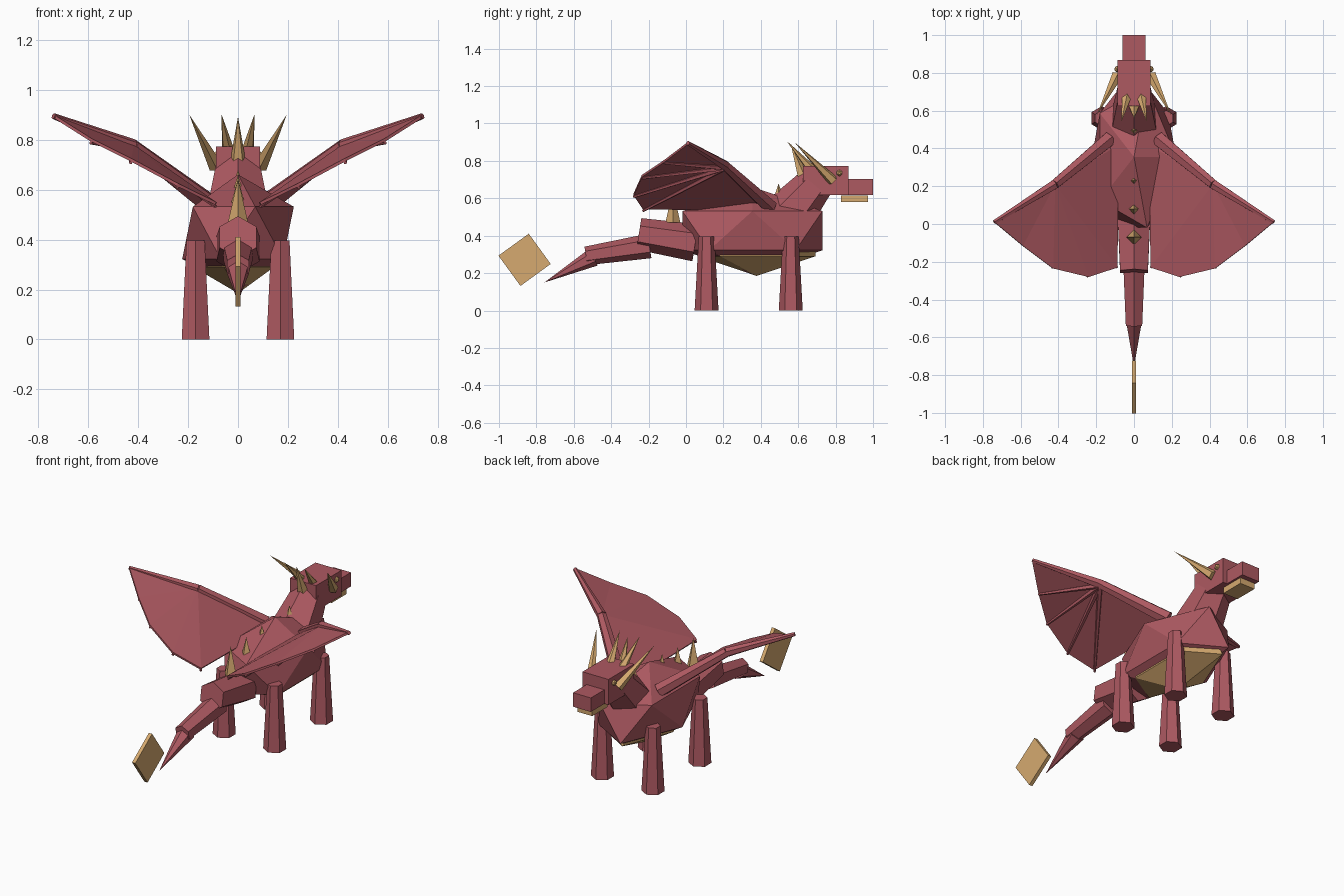
import bpy, bmesh
from math import radians
from mathutils import Vector, Matrix

if "Cube" in bpy.data.objects:
    bpy.data.objects.remove(bpy.data.objects["Cube"])


def material(name, rgb):
    m = bpy.data.materials.new(name)
    m.diffuse_color = (*rgb, 1)
    m.use_nodes = True
    m.node_tree.nodes["Principled BSDF"].inputs["Base Color"].default_value = m.diffuse_color
    return m


RED = material("red_hide", (0.42, 0.10, 0.12))
TAN = material("tan_horn", (0.67, 0.40, 0.16))


def finish(name, bm, mat):
    bmesh.ops.remove_doubles(bm, verts=bm.verts, dist=1e-5)
    bmesh.ops.recalc_face_normals(bm, faces=bm.faces)
    me = bpy.data.meshes.new(name)
    bm.to_mesh(me)
    bm.free()
    me.materials.append(mat)
    ob = bpy.data.objects.new(name, me)
    bpy.context.collection.objects.link(ob)
    return ob


def ico(name, center, scale, mat):
    bm = bmesh.new()
    m = Matrix.Translation(center) @ Matrix.Diagonal((*scale, 1))
    bmesh.ops.create_icosphere(bm, subdivisions=1, radius=1, matrix=m)
    return finish(name, bm, mat)


def box(name, center, size, mat, tilt=0):
    bm = bmesh.new()
    m = (Matrix.Translation(center) @ Matrix.Rotation(radians(tilt), 4, 'X')
         @ Matrix.Diagonal((*size, 1)))
    bmesh.ops.create_cube(bm, size=1, matrix=m)
    return finish(name, bm, mat)


def limb(name, a, b, r1, r2, mat, sides=6):
    """Tapered faceted cone from point a to point b."""
    a, b = Vector(a), Vector(b)
    d = b - a
    rot = Matrix.Identity(4)
    if d.xy.length > 1e-4:
        rot = d.to_track_quat('Z', 'Y').to_matrix().to_4x4()
    bm = bmesh.new()
    bmesh.ops.create_cone(bm, cap_ends=True, segments=sides, radius1=r1, radius2=r2,
                          depth=d.length, matrix=Matrix.Translation((a + b) / 2) @ rot)
    return finish(name, bm, mat)


# Torso and belly
ico("body", (0, 0.355, 0.427), (0.25, 0.44, 0.234), RED)
ico("belly", (0, 0.378, 0.375), (0.20, 0.37, 0.19), TAN)

# Neck and head
limb("neck", (0, 0.53, 0.49), (0, 0.71, 0.70), 0.14, 0.095, RED)
box("head", (0, 0.747, 0.695), (0.175, 0.245, 0.155), RED)
box("snout", (0, 0.925, 0.66), (0.12, 0.15, 0.085), RED)
box("jaw", (0, 0.90, 0.597), (0.10, 0.145, 0.036), TAN)

# Tail segments and tail blade
limb("tail_base", (0, 0.05, 0.362), (0, -0.252, 0.41), 0.10, 0.085, RED)
limb("tail_middle", (0, -0.195, 0.345), (0, -0.535, 0.292), 0.066, 0.05, RED)
limb("tail_end", (0, -0.495, 0.285), (0, -0.757, 0.15), 0.05, 0.0, RED)
box("tail_blade", (0, -0.863, 0.271), (0.022, 0.2, 0.2), TAN, 36)

# Spikes along the spine and crest
for i, (y, z0, z1) in enumerate([(-0.07, 0.47, 0.645), (0.08, 0.50, 0.645),
                                 (0.23, 0.53, 0.66), (0.495, 0.56, 0.68)]):
    limb(f"spine_spike_{i + 1}", (0, y, z0), (0, y, z1), 0.04, 0, TAN, 4)
limb("crest_middle", (0, 0.63, 0.70), (0, 0.56, 0.893), 0.035, 0, TAN, 5)

for s, side in ((1, "right"), (-1, "left")):
    def p(x, y, z):
        return Vector((s * x, y, z))

    # Eyes, horns, crest
    ico(f"eye_{side}", p(0.088, 0.82, 0.735), (0.018,) * 3, TAN)
    limb(f"horn_{side}", p(0.09, 0.785, 0.695), p(0.195, 0.58, 0.90), 0.03, 0, TAN, 5)
    limb(f"crest_{side}", p(0.04, 0.67, 0.755), p(0.067, 0.54, 0.905), 0.026, 0, TAN, 5)

    # Legs
    for part, y in (("front_leg", 0.56), ("hind_leg", 0.11)):
        limb(f"{part}_{side}", p(0.17, y, 0), p(0.17, y, 0.397), 0.064, 0.042, RED)

    # Wing bones
    shoulder, wrist, tip = p(0.13, 0.45, 0.555), p(0.42, 0.21, 0.775), p(0.74, 0.01, 0.895)
    limb(f"wing_arm_{side}", shoulder, wrist, 0.042, 0.028, RED)
    limb(f"wing_forearm_{side}", wrist, tip, 0.028, 0.012, RED)
    trail = [p(0.59, -0.115, 0.80), p(0.43, -0.235, 0.72),
             p(0.243, -0.28, 0.62), p(0.09, -0.23, 0.545)]
    drop = Vector((0, 0, -0.012))
    for i, q in enumerate(trail):
        limb(f"wing_finger_{i + 1}_{side}", wrist + drop, q + drop, 0.016, 0.007, RED, 5)

    # Wing membrane: a fan of flat panels spread from the wrist
    bm = bmesh.new()
    hub = bm.verts.new(wrist)
    rim = [bm.verts.new(v) for v in [tip] + trail + [p(0.085, 0.42, 0.54), shoulder]]
    for a, b in zip(rim, rim[1:]):
        bm.faces.new((hub, a, b))
    wing = finish(f"wing_membrane_{side}", bm, RED)
    mod = wing.modifiers.new("thickness", 'SOLIDIFY')
    mod.thickness = 0.012
    mod.offset = 0
